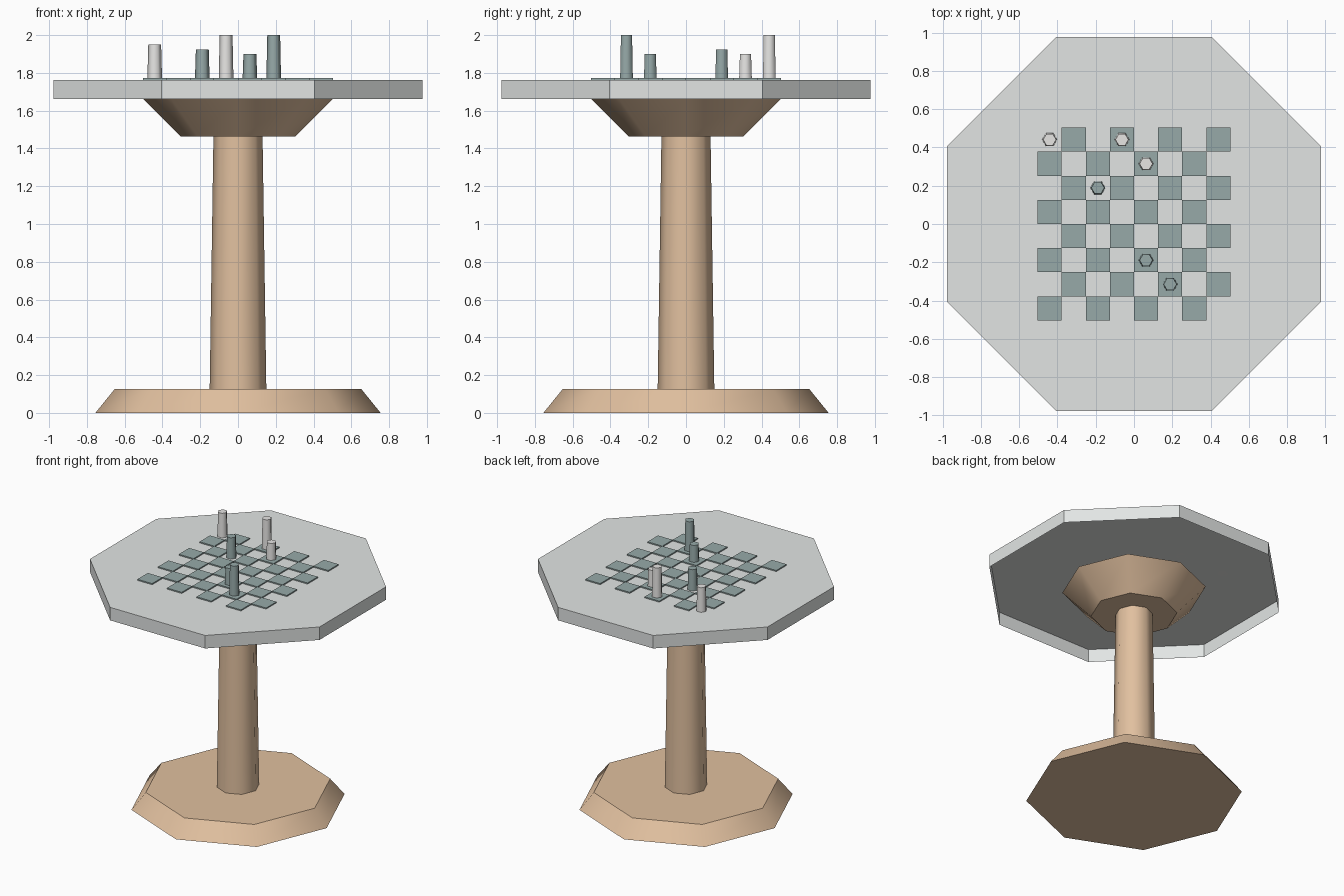
import bpy, bmesh, math

if "Cube" in bpy.data.objects:
    bpy.data.objects.remove(bpy.data.objects["Cube"])


def srgb(r, g, b):
    def lin(c):
        c /= 255
        return c / 12.92 if c <= 0.04045 else ((c + 0.055) / 1.055) ** 2.4
    return (lin(r), lin(g), lin(b), 1.0)


def material(name, rgb):
    m = bpy.data.materials.new(name)
    m.diffuse_color = srgb(*rgb)
    m.use_nodes = True
    m.node_tree.nodes["Principled BSDF"].inputs["Base Color"].default_value = m.diffuse_color
    return m


STONE = material("pale grey stone", (226, 229, 228))
TAN = material("warm tan", (225, 192, 159))
TEAL = material("grey teal", (151, 170, 169))
IVORY = material("off white", (232, 231, 229))


def finish(name, bm, mat):
    me = bpy.data.meshes.new(name)
    bm.to_mesh(me)
    bm.free()
    me.materials.append(mat)
    ob = bpy.data.objects.new(name, me)
    bpy.context.collection.objects.link(ob)
    return ob


def frustum(name, sides, r0, r1, z0, z1, mat, x=0, y=0, turn=0,
            smooth=True, bottom=True):
    """Tapered prism; optionally smooth round the sides with sharp cap rims."""
    bm = bmesh.new()
    rings = []
    for r, z in ((r0, z0), (r1, z1)):
        rings.append([bm.verts.new((r * math.cos(turn + math.tau * i / sides),
                                    r * math.sin(turn + math.tau * i / sides), z - z0))
                      for i in range(sides)])
    low, high = rings
    for i in range(sides):
        j = (i + 1) % sides
        f = bm.faces.new((low[i], low[j], high[j], high[i]))
        f.smooth = smooth
    caps = [bm.faces.new(high)]
    if bottom:
        caps.append(bm.faces.new(low[::-1]))
    for cap in caps:
        for e in cap.edges:
            e.smooth = False
    ob = finish(name, bm, mat)
    ob.location = (x, y, z0)
    return ob


# Pedestal: octagons with corners on the axes
BASE_Z, CAP_Z, UNDER_Z, TOP_Z = 0.126, 1.463, 1.663, 1.763
frustum("base", 8, 0.755, 0.653, 0, BASE_Z, TAN)
frustum("column", 8, 0.15, 0.13, BASE_Z, CAP_Z, TAN)
frustum("support_flare", 8, 0.302, 0.502, CAP_Z, UNDER_Z, TAN)

# Octagonal table top, flat side to the front, an open shell underneath
frustum("table_top", 8, 1.058, 1.058, UNDER_Z, TOP_Z, STONE,
        turn=math.pi / 8, smooth=False, bottom=False)

# Dark squares of the board as thin plates
CELL = 0.126


def cell(k):
    return (k - 3.5) * CELL


bm = bmesh.new()
for i in range(8):
    for j in range(8):
        if (i + j) % 2 == 0:
            vs = bmesh.ops.create_cube(bm, size=1)["verts"]
            bmesh.ops.scale(bm, vec=(0.126, 0.126, 0.009), verts=vs)
            bmesh.ops.translate(bm, vec=(cell(i), cell(j), TOP_Z + 0.0046), verts=vs)
finish("board_squares", bm, TEAL)

# Playing pieces: column, row, top height, colour
pieces = [
    (0, 7, 1.95, IVORY), (3, 7, 2.0, IVORY), (4, 6, 1.90, IVORY),
    (2, 5, 1.925, TEAL), (4, 2, 1.90, TEAL), (5, 1, 2.0, TEAL),
]
for n, (i, j, top, mat) in enumerate(pieces, 1):
    frustum(f"game_piece_{n}", 6, 0.039, 0.034, TOP_Z, top, mat, cell(i), cell(j))
